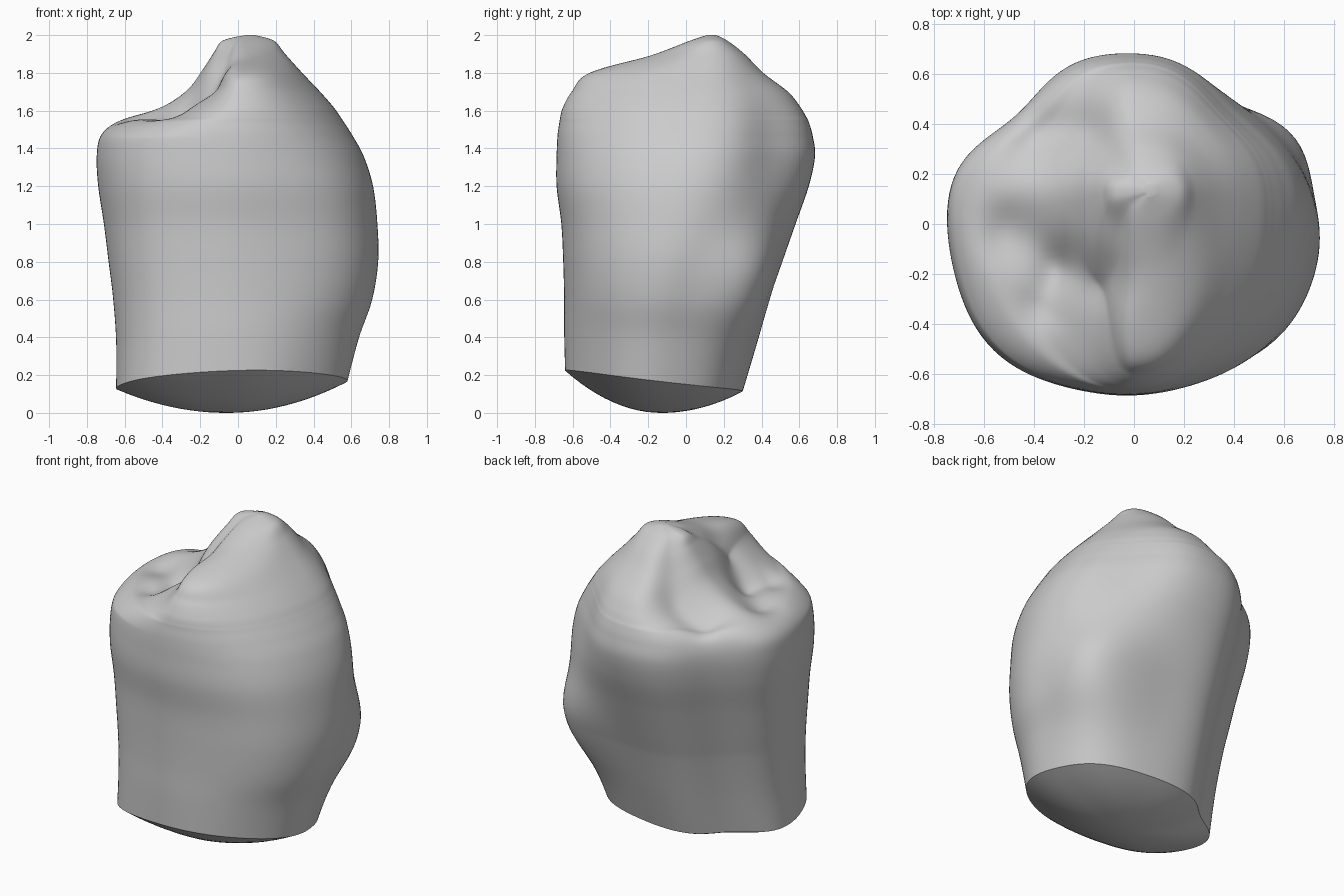
import bpy
import math
from mathutils import Vector

cube = bpy.data.objects.get("Cube")
if cube:
    bpy.data.objects.remove(cube)

SIDES, STEPS = 128, 10

# Outline extents by height: z, left x, right x, front y, back y
LEVELS = [
    (.17, -.645, .58, -.64, .3), (.4, -.645, .64, -.645, .375),
    (.6, -.66, .71, -.645, .44), (.8, -.685, .742, -.65, .51),
    (1, -.71, .738, -.66, .58), (1.2, -.74, .715, -.685, .65),
    (1.36, -.748, .665, -.685, .683), (1.47, -.725, .605, -.68, .67),
    (1.54, -.64, .56, -.67, .65), (1.57, -.5, .54, -.665, .635),
    (1.62, -.37, .505, -.65, .605), (1.7, -.26, .435, -.605, .54),
    (1.8, -.19, .34, -.51, .41), (1.9, -.13, .25, -.17, .31),
    (1.97, -.08, .19, .02, .22), (2, .04, .09, .11, .16),
]

# Grooves and pits of the chewing surface: start, end, width, depth
GROOVES = [
    ((-.12, -.22), (-.3, -.18), .11, .04),
    ((-.3, -.2), (-.36, -.32), .09, .04),
    ((-.3, -.12), (-.5, -.04), .11, .04),
    ((-.2, .36), (-.38, .36), .11, .05),
]
# Raised ridge uses the same form with negative depth
RIDGES = [((-.25, .14), (-.5, .14), .1, -.02)]


def spline(a, b, c, d, t):
    """Smooth step between b and c."""
    return b + .5 * t * (c - a + t * (2 * a - 5 * b + 4 * c - d + t * (3 * (b - c) + d - a)))


def carve(x, y):
    """Depth removed from the top at a point."""
    p, total = Vector((x, y)), 0
    for start, end, width, depth in GROOVES + RIDGES:
        a, b = Vector(start), Vector(end)
        t = max(0, min(1, (p - a).dot(b - a) / (b - a).length_squared))
        total += depth * math.exp(-((p - a.lerp(b, t)).length / width) ** 2)
    return total


def fullness(c, s, z):
    """How far each corner of the outline swells or flattens."""
    if c < 0 and s > 0:
        return -.55
    if c < 0:
        return .32 - max(0, min(1.2, (z - 1.46) * 4.5))
    if s < 0:
        return .2 * math.cos((z - .95) * math.pi / 1.2)
    swell = 1.3 * math.exp(-((z - .65) / .22) ** 2)
    return swell + .45 * math.cos((max(z, .6) - .6) * math.pi / .85)


def ring(z, x0, x1, y0, y1):
    """One horizontal outline whose middle drifts towards the main cusp."""
    cx = -.03 + .095 * max(0, (z - 1.2) / .8) ** 2
    cy = -.2 + .1675 * z
    points = []
    for i in range(SIDES):
        angle = math.tau * i / SIDES
        c, s = math.cos(angle), math.sin(angle)
        power = 2 + fullness(c, s, z) * math.sin(2 * angle) ** 2
        r = (abs(c) ** power + abs(s) ** power) ** (-1 / power)
        x = cx + r * abs(c) * ((x1 if c > 0 else x0) - cx)
        y = cy + r * abs(s) * ((y1 if s > 0 else y0) - cy)
        # Tilted lower rim fades out, carved top fades in
        low = max(0, 1 - (z - .17) / .5)
        high = max(0, min(1, (z - 1.4) / .14))
        tilt = .03 * x - .05 * x * x - .117 * (y + .17)
        points.append((x, y, z + low * tilt - high * carve(x, y)))
    return points


def loft(name, rings, tip, material):
    """Skin a stack of rings and close its last ring at a tip."""
    verts = [p for r in rings for p in r] + [tip]
    faces = []
    for k in range(len(rings) - 1):
        for i in range(SIDES):
            j = (i + 1) % SIDES
            a, b = k * SIDES, (k + 1) * SIDES
            faces.append((a + i, a + j, b + j, b + i))
    last = (len(rings) - 1) * SIDES
    faces += [(last + i, last + (i + 1) % SIDES, len(verts) - 1) for i in range(SIDES)]
    mesh = bpy.data.meshes.new(name)
    mesh.from_pydata(verts, [], faces)
    mesh.materials.append(material)
    obj = bpy.data.objects.new(name, mesh)
    bpy.context.collection.objects.link(obj)
    return obj


grey = bpy.data.materials.new("plain grey")
grey.use_nodes = True
colour = (.6, .6, .6, 1)
grey.diffuse_color = colour
grey.node_tree.nodes["Principled BSDF"].inputs["Base Color"].default_value = colour

# Crown and root wall
rings = []
for k in range(len(LEVELS) - 1):
    around = [LEVELS[max(0, min(len(LEVELS) - 1, k + n))] for n in (-1, 0, 1, 2)]
    for step in range(STEPS):
        rings.append(ring(*[spline(*v, step / STEPS) for v in zip(*around)]))
rings.append(ring(*LEVELS[-1]))
crown = loft("tooth_crown", rings, (.065, .135, 2), grey)

# Domed underside
rim = rings[0]
centre = Vector((-.06, -.13, 0))
dome = []
for k in range(12):
    s = 1 - k / 12
    dome.append([(centre.x + (x - centre.x) * s, centre.y + (y - centre.y) * s,
                  z * s * s) for x, y, z in rim])
base = loft("tooth_underside", dome, centre, grey)
base.data.flip_normals()

for obj in (crown, base):
    bpy.ops.object.select_all(action="DESELECT")
    obj.select_set(True)
    bpy.context.view_layer.objects.active = obj
    bpy.ops.object.shade_smooth_by_angle(angle=math.radians(50))
